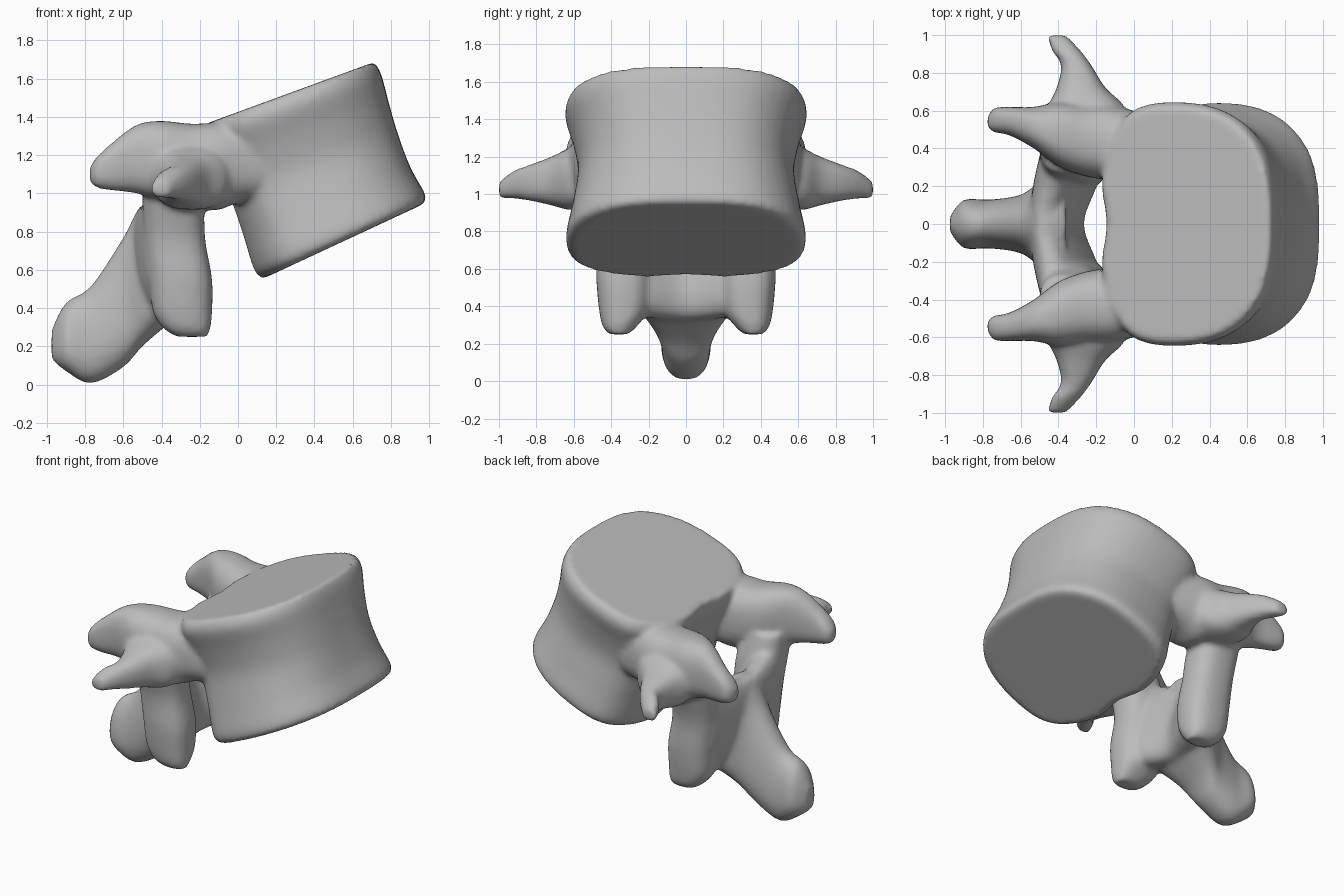
import bpy, bmesh, math

cube = bpy.data.objects.get("Cube")
if cube:
    bpy.data.objects.remove(cube)

bone = bpy.data.materials.new("bone_grey")
bone.use_nodes = True
GREY = (0.5, 0.5, 0.5, 1)
bone.diffuse_color = GREY
bone.node_tree.nodes["Principled BSDF"].inputs["Base Color"].default_value = GREY

bm = bmesh.new()


def smooth(points, closed=False, steps=4):
    """Run a smooth curve through number tuples of any length."""
    n = len(points)

    def at(i):
        return points[i % n] if closed else points[min(max(i, 0), n - 1)]
    out = []
    for i in range(n if closed else n - 1):
        for k in range(steps):
            t = k / steps
            out.append(tuple(
                b + t * (c - a) / 2 + t * t * (a - 2.5 * b + 2 * c - d / 2)
                + t ** 3 * (3 * b - 3 * c + d - a) / 2
                for a, b, c, d in zip(at(i - 1), at(i), at(i + 1), at(i + 2))))
    return out if closed else out + [points[-1]]


def skin(rings):
    """Close a stack of equal rings into a solid."""
    rows = [[bm.verts.new(p) for p in ring] for ring in rings]
    n = len(rows[0])
    for a, b in zip(rows, rows[1:]):
        for i in range(n):
            j = (i + 1) % n
            bm.faces.new((a[i], a[j], b[j], b[i]))
    bm.faces.new(rows[0][::-1])
    bm.faces.new(rows[-1])


def loft(axis, sections, side=1, lean=0, taper=0, power=0.8, n=28):
    """Rounded sections (position, centre 1, centre 2, half 1, half 2) along an axis."""
    rings = []
    for pos, c1, c2, h1, h2 in smooth(sections):
        ring = []
        for i in range(n):
            a = math.tau * i / n
            c, s = math.cos(a), math.sin(a)
            up = math.copysign(abs(s) ** power, s)
            p = c1 + h1 * (1 - taper * up) * math.copysign(abs(c) ** power, c)
            co = [p, c2 + h2 * up]
            co.insert(axis, pos)
            co[0] += lean * (co[2] - c2)
            co[1] *= side
            ring.append(co)
        rings.append(ring)
    skin(rings)


# Vertebral body: one plan outline swept from the lower to the upper endplate
half_plan = [(0.0, 0), (-0.03, 0.35), (0.03, 0.7), (0.14, 0.92), (0.32, 1), (0.58, 0.98),
             (0.78, 0.86), (0.92, 0.64), (0.985, 0.36), (1, 0)]
plan = smooth(half_plan + [(u, -v) for u, v in half_plan[-2:0:-1]], closed=True, steps=3)
body_levels = [  # rear x, rear z, front x, front z, half width
    (.155, .565, .95, .935, .60), (.11, .61, .985, .98, .64), (.05, .80, .905, 1.13, .605),
    (-.02, 1.0, .84, 1.30, .575), (-.08, 1.15, .79, 1.47, .60),
    (-.14, 1.30, .75, 1.62, .645), (-.14, 1.375, .715, 1.688, .615)]
skin([[(rx + u * (fx - rx), v * w, rz + u * (fz - rz)) for u, v in plan]
      for rx, rz, fx, fz, w in smooth(body_levels)])

for side in (1, -1):
    # Pedicle running back into the upper articular process
    loft(0, [(.15, .38, 1.14, .18, .17), (.0, .40, 1.16, .20, .21), (-.12, .43, 1.14, .20, .23),
             (-.25, .44, 1.15, .19, .215), (-.40, .475, 1.17, .17, .21),
             (-.53, .51, 1.18, .11, .18), (-.66, .545, 1.14, .075, .125),
             (-.74, .55, 1.11, .065, .08), (-.775, .54, 1.10, .03, .04)], side)
    # Transverse process
    loft(1, [(.45, -.22, 1.10, .21, .18), (.62, -.25, 1.08, .20, .165),
             (.72, -.28, 1.07, .13, .13), (.84, -.305, 1.06, .08, .095),
             (.92, -.36, 1.05, .075, .075), (1.0, -.41, 1.02, .05, .045)], side)
    # Lower articular process
    loft(2, [(1.1, -.36, .42, .14, .15), (.92, -.34, .37, .16, .15), (.75, -.33, .34, .16, .14),
             (.55, -.30, .335, .165, .145), (.38, -.29, .335, .155, .13),
             (.29, -.265, .355, .12, .09), (.25, -.24, .36, .08, .05)], side)

# Lamina bridging the two sides
loft(1, [(-.38, -.35, .72, .14, .34), (-.21, -.38, .66, .15, .32), (0, -.425, .63, .125, .31),
         (.21, -.38, .66, .15, .32), (.38, -.35, .72, .14, .34)], lean=-.18, taper=.25)

# Spinous process flaring from the lamina to a blunt tip
loft(0, [(-.36, 0, .62, .32, .30), (-.50, 0, .57, .22, .37), (-.60, 0, .43, .15, .34),
         (-.77, 0, .26, .125, .255), (-.90, 0, .25, .125, .18), (-.975, 0, .21, .04, .08)],
     taper=.2, power=.85)

bmesh.ops.recalc_face_normals(bm, faces=bm.faces)
mesh = bpy.data.meshes.new("vertebra")
bm.to_mesh(mesh)
bm.free()
mesh.materials.append(bone)
vertebra = bpy.data.objects.new("vertebra", mesh)
bpy.context.collection.objects.link(vertebra)

# Fuse the parts into one skin and soften the joins
fuse = vertebra.modifiers.new("fuse", 'REMESH')
fuse.mode = 'VOXEL'
fuse.voxel_size = 0.018
fuse.use_smooth_shade = True
soften = vertebra.modifiers.new("soften", 'SMOOTH')
soften.factor = 0.5
soften.iterations = 8
